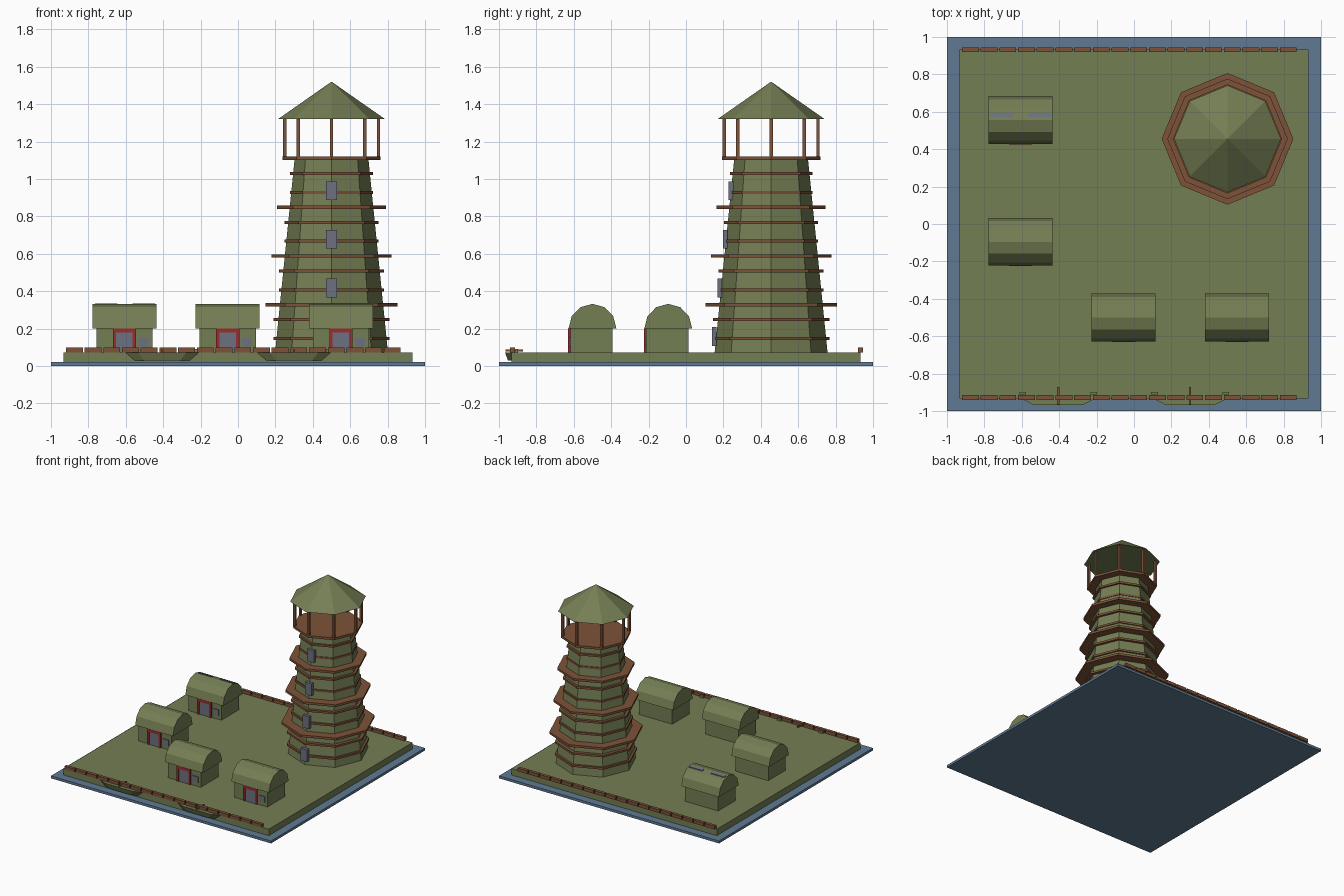
import bpy, math
from math import sin, cos, pi

if "Cube" in bpy.data.objects:
    bpy.data.objects.remove(bpy.data.objects["Cube"])


def material(name, rgb):
    m = bpy.data.materials.new(name)
    m.diffuse_color = (*rgb, 1)
    m.use_nodes = True
    m.node_tree.nodes["Principled BSDF"].inputs["Base Color"].default_value = m.diffuse_color
    return m


OLIVE = material("olive", (0.175, 0.210, 0.088))
WATER = material("water_blue", (0.115, 0.193, 0.290))
WOOD = material("brown_wood", (0.205, 0.085, 0.040))
RED = material("red_frame", (0.33, 0.026, 0.028))
GREY = material("grey_glass", (0.150, 0.165, 0.215))


def mesh(name, verts, faces, mat):
    me = bpy.data.meshes.new(name)
    me.from_pydata(verts, [], faces)
    me.materials.append(mat)
    ob = bpy.data.objects.new(name, me)
    bpy.context.collection.objects.link(ob)
    return ob


def loft(name, rings, mat):
    """Skin matching rings of points and cap both ends."""
    n = len(rings[0])
    verts = [p for r in rings for p in r]
    faces = [list(range(n))[::-1], list(range(len(verts) - n, len(verts)))]
    for k in range(len(rings) - 1):
        for i in range(n):
            j = (i + 1) % n
            faces.append([k * n + i, k * n + j, k * n + n + j, k * n + n + i])
    return mesh(name, verts, faces, mat)


def box(name, x0, x1, y0, y1, z0, z1, mat):
    return loft(name, [[(x0, y0, z), (x1, y0, z), (x1, y1, z), (x0, y1, z)]
                       for z in (z0, z1)], mat)


TX, TY = 0.5, 0.455


def octagon(r, z):
    return [(TX + r * cos(i * pi / 4), TY + r * sin(i * pi / 4), z) for i in range(8)]


def disc(name, r, z, mat, t=0.018):
    return loft(name, [octagon(r, z - t / 2), octagon(r, z + t / 2)], mat)


# Water slab and island
box("water", -1, 1, -1, 1, 0, 0.02, WATER)
box("island", -0.933, 0.933, -0.933, 0.933, 0.02, 0.073, OLIVE)

# Tower body, bands, galleries and windows, one set per storey
loft("tower_body", [octagon(0.302, 0.07), octagon(0.197, 1.11)], OLIVE)
for k in range(4):
    base = 0.07 + 0.26 * k
    for dz in (0.077, 0.178):
        disc("tower_band", 0.311 - 0.03 * k, base + dz, WOOD, 0.016)
    if k < 3:
        disc("tower_gallery", 0.352 - 0.03 * k, base + 0.258, WOOD)
    yw = TY - 0.317 + 0.03 * k
    zc = 0.157 + 0.26 * k
    box("tower_window", TX - 0.03, TX + 0.03, yw, yw + 0.025, zc - 0.05, zc + 0.05, GREY)

# Lookout: deck, posts and pointed roof
disc("lookout_deck", 0.263, 1.11, WOOD)
for x, y, z in octagon(0.251, 0):
    box("lookout_post", x - 0.009, x + 0.009, y - 0.009, y + 0.009, 1.11, 1.325, WOOD)
mesh("lookout_roof", octagon(0.286, 1.32) + [(TX, TY, 1.52)],
     [list(range(8))[::-1]] + [[i, (i + 1) % 8, 8] for i in range(8)], OLIVE)


# Huts: walls, rounded roof, framed door and window
def hut(cx, cy):
    box("hut_walls", cx - 0.15, cx + 0.15, cy - 0.118, cy + 0.108, 0.07, 0.2, OLIVE)
    arc = [(0.128 * cos(i * pi / 6), 0.2 + 0.132 * sin(i * pi / 6)) for i in range(7)]
    loft("hut_roof", [[(cx + s * 0.171, cy + y, z) for y, z in arc] for s in (-1, 1)], OLIVE)
    yf = cy - 0.13
    for s in (-1, 1):
        x = cx + s * 0.053
        box("door_jamb", x - 0.009, x + 0.009, yf, cy - 0.115, 0.073, 0.2, RED)
    box("door_lintel", cx - 0.044, cx + 0.044, yf, cy - 0.115, 0.178, 0.2, RED)
    box("door", cx - 0.044, cx + 0.044, cy - 0.124, cy - 0.115, 0.073, 0.178, GREY)
    box("hut_window", cx + 0.076, cx + 0.128, cy - 0.125, cy - 0.115, 0.105, 0.153, GREY)


for cx, cy in ((-0.607, 0.556), (-0.607, -0.095), (-0.055, -0.5), (0.55, -0.5)):
    hut(cx, cy)

# Skylights on the back slope of the rear hut
for x in (-0.705, -0.505):
    rows = [(0.572, 0.331), (0.594, 0.325)]
    loft("skylight", [[(x - 0.06, y, z + d) for y, z in rows] +
                      [(x + 0.06, y, z + d) for y, z in rows[::-1]]
                      for d in (-0.004, 0.003)], GREY)

# Low log rows along the front and back shores
for y in (-0.927, 0.932):
    for i in range(18):
        x = -0.92 + 0.1 * i
        box("shore_log", x, x + 0.09, y - 0.013, y + 0.013, 0.073, 0.099, WOOD)

# Moored boats with raised tips and a paddle
for cx in (-0.405, 0.3):
    def hull(sx, w, z):
        return [(cx + a * sx, -0.932 + b * w, z) for a, b in
                ((-0.2, 0), (-0.13, -1), (0.13, -1), (0.2, 0), (0.13, 1), (-0.13, 1))]
    loft("boat_hull", [hull(0.75, 0.02, 0.03), hull(1, 0.036, 0.073)], OLIVE)
    for s in (-1, 1):
        x = cx + s * 0.19
        box("boat_tip", x - 0.018, x + 0.018, -0.912, -0.898, 0.07, 0.09, OLIVE)
    box("paddle", cx - 0.006, cx + 0.006, -0.965, -0.872, 0.078, 0.088, WOOD)
